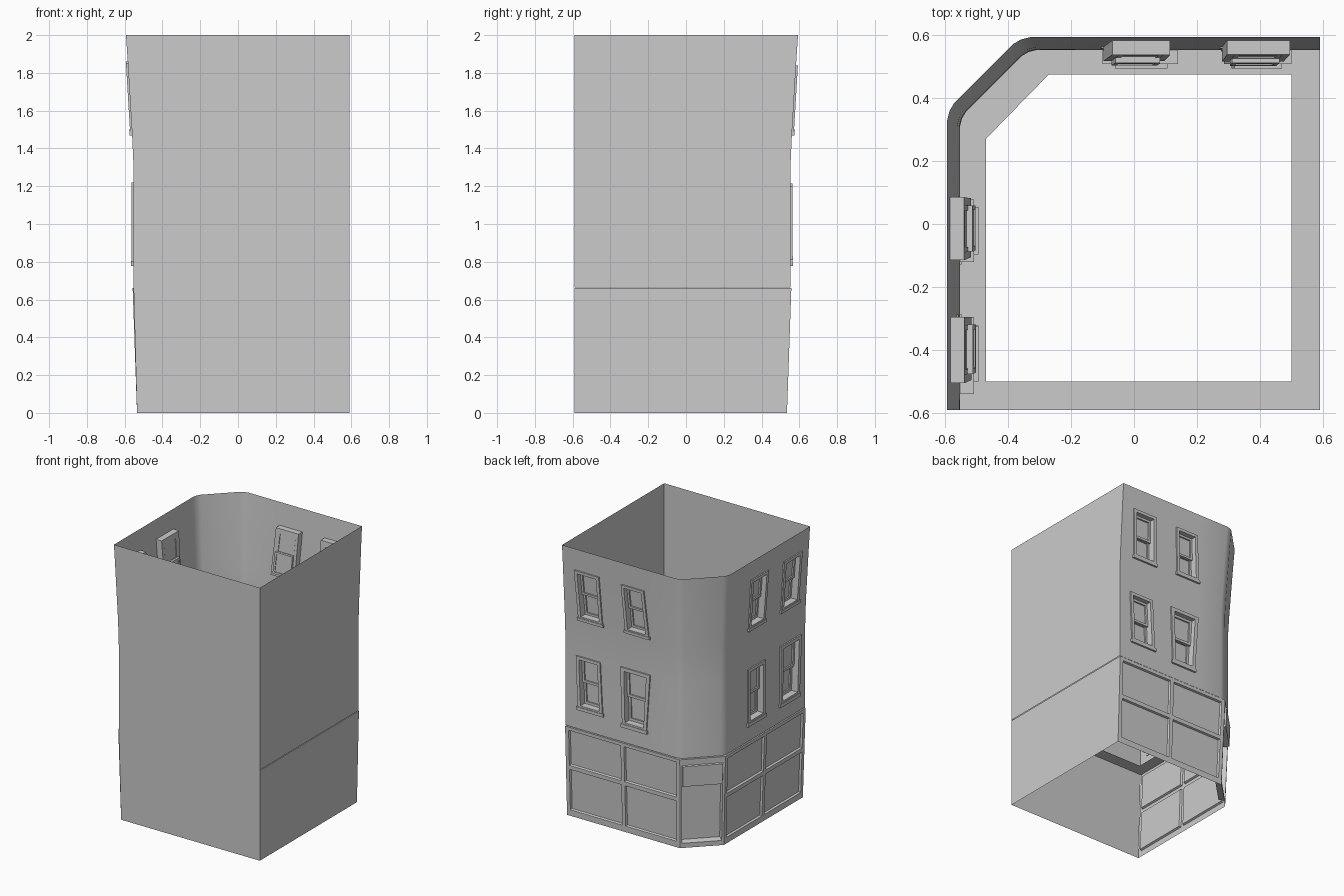
import bpy, bmesh
from mathutils import Vector

if "Cube" in bpy.data.objects:
    bpy.data.objects.remove(bpy.data.objects["Cube"])

PROFILE = [(0, .972), (.66, 1.014), (.665, 1.005), (1.3, 1.005), (1.6, 1.03), (2, 1.078)]


def warp(x, y, z):
    """Cartoon lean: street sides swell with height, rear sides stay straight."""
    f = PROFILE[-1][1]
    for (z0, f0), (z1, f1) in zip(PROFILE, PROFILE[1:]):
        if z <= z1:
            f = f0 + (f1 - f0) * (z - z0) / (z1 - z0)
            break
    return Vector((x * f if x < 0 else x, y * f if y > 0 else y, z))


def on_wall(side, s, z, d=0):
    p = warp(s, .55, z) if side == "back" else warp(-.55, s, z)
    return p + (Vector((0, d, 0)) if side == "back" else Vector((-d, 0, 0)))


def finish(name, bm, smooth=False):
    me = bpy.data.meshes.new(name)
    bm.to_mesh(me)
    bm.free()
    ob = bpy.data.objects.new(name, me)
    bpy.context.collection.objects.link(ob)
    if smooth:
        bpy.context.view_layer.objects.active = ob
        ob.select_set(True)
        bpy.ops.object.shade_smooth_by_angle(angle=.5)
        ob.select_set(False)
    return ob


# windows: (column, row) -> s top-left, top-right, bottom-right, bottom-left, z top, z bottom
WINDOWS = {
    ("back", 1, 4): (.495, .295, .28, .475, 1.84, 1.48),
    ("back", 3, 4): (.115, -.065, -.095, .095, 1.835, 1.49),
    ("back", 1, 1): (.50, .305, .285, .485, 1.20, .82),
    ("back", 3, 1): (.14, -.10, -.07, .125, 1.215, .79),
    ("left", 1, 4): (.08, -.115, -.105, .08, 1.86, 1.49),
    ("left", 3, 4): (-.295, -.505, -.495, -.295, 1.85, 1.48),
    ("left", 1, 1): (.078, -.12, -.12, .078, 1.195, .79),
    ("left", 3, 1): (-.295, -.54, -.515, -.295, 1.22, .79),
}

# upper walls: one loop of columns with window openings left out
ROWS = [.665, .8, 1.2, 1.34, 1.48, 1.85, 2]
back_s = [.59, .49, .29, .11, -.09, -.305]
left_s = [.305, .08, -.12, -.3, -.52, -.59]
round_corner = [(-.333, .543), (-.355, .53), (-.53, .355), (-.543, .333)]
cols = [(s, .55) for s in back_s] + round_corner + [(-.55, s) for s in left_s] + [(.59, -.59)]
LEFT0 = len(back_s) + len(round_corner)
moved, holes = {}, set()
for (side, c, r), (a, b, cc, dd, zt, zb) in WINDOWS.items():
    i = c + (LEFT0 if side == "left" else 0)
    holes.add((i, r))
    for key, s, z in (((i, r + 1), a, zt), ((i + 1, r + 1), b, zt),
                      ((i + 1, r), cc, zb), ((i, r), dd, zb)):
        moved[key] = on_wall(side, s, z)
bm = bmesh.new()
grid = [[bm.verts.new(moved.get((i, j), warp(x, y, z))) for j, z in enumerate(ROWS)]
        for i, (x, y) in enumerate(cols)]
n = len(cols)
for i in range(n):
    for j in range(len(ROWS) - 1):
        if (i, j) not in holes:
            k = (i + 1) % n
            bm.faces.new((grid[i][j], grid[k][j], grid[k][j + 1], grid[i][j + 1]))
finish("upper_walls", bm, True)


# windows built in the skewed space of each opening
def make_window(name, side, a, b, c, d, zt, zb):
    bm = bmesh.new()

    def pt(u, v, dep):
        lo, hi = d + (c - d) * u, a + (b - a) * u
        s, z = lo + (hi - lo) * v, zb + (zt - zb) * v
        return bm.verts.new(on_wall(side, s, z, dep))

    def box(u0, u1, v0, v1, d0, d1):
        q = [pt(u, v, e) for e in (d0, d1) for u, v in ((u0, v0), (u1, v0), (u1, v1), (u0, v1))]
        for f in ((3, 2, 1, 0), (4, 5, 6, 7), (0, 1, 5, 4), (1, 2, 6, 5), (2, 3, 7, 6), (3, 0, 4, 7)):
            bm.faces.new([q[m] for m in f])

    def ring(u0, u1, v0, v1, tu, tv, d0, d1):
        box(u0, u0 + tu, v0, v1, d0, d1)
        box(u1 - tu, u1, v0, v1, d0, d1)
        box(u0 + tu, u1 - tu, v0, v0 + tv, d0, d1)
        box(u0 + tu, u1 - tu, v1 - tv, v1, d0, d1)

    ring(0, 1, 0, 1, .12, .06, -.045, .01)             # casing
    ring(.12, .88, .48, .94, .08, .045, -.045, -.025)  # upper sash
    ring(.12, .88, .06, .52, .08, .045, -.06, -.04)    # lower sash
    box(.2, .8, .525, .895, -.04, -.036)               # panes
    box(.2, .8, .105, .475, -.055, -.05)
    box(-.04, 1.04, -.03, .03, -.005, .014)            # sill
    bmesh.ops.recalc_face_normals(bm, faces=bm.faces)
    finish(name, bm)


for (side, c, r), q in WINDOWS.items():
    make_window(f"window_{side}_{c}_{r}", side, *q)


# ground floor: flat patches with inset cells
def patch(name, p0, p1, us, zs, insets):
    bm = bmesh.new()
    v = [[bm.verts.new(warp(p0[0] + (p1[0] - p0[0]) * u, p0[1] + (p1[1] - p0[1]) * u, z))
          for z in zs] for u in us]
    cell = {}
    for i in range(len(us) - 1):
        for j in range(len(zs) - 1):
            cell[i, j] = bm.faces.new((v[i][j], v[i + 1][j], v[i + 1][j + 1], v[i][j + 1]))
    bm.normal_update()
    for key, (thick, depth) in insets.items():
        bmesh.ops.inset_individual(bm, faces=[cell[key]], thickness=thick, depth=depth,
                                   use_even_offset=True)
    finish(name, bm)


RING = [(.59, .55), (-.335, .55), (-.55, .335), (-.55, -.59), (.59, -.59)]
shop_u = [0, .03, .485, .515, .97, 1]
shop_z = [0, .045, .345, .375, .635, .66]
panes = {(i, j): (.005, -.014) for i in (1, 3) for j in (1, 3)}
patch("shopfront_back", RING[0], RING[1], shop_u, shop_z, panes)
patch("shopfront_left", RING[2], RING[3], shop_u, shop_z, panes)
patch("corner_entrance", RING[1], RING[2], [0, .05, .95, 1], [0, .035, .46, .615, .66],
      {(1, 1): (.006, -.045), (1, 2): (.003, .012)})
patch("ground_front_wall", RING[3], RING[4], [0, 1], [0, .665], {})
patch("ground_right_wall", RING[4], RING[0], [0, 1], [0, .66], {})

# floor ledge between storeys
INNER = [(.5, .475), (-.27, .475), (-.47, .27), (-.47, -.5), (.5, -.5)]
bm = bmesh.new()
out = [bm.verts.new(warp(x, y, .66)) for x, y in RING]
inn = [bm.verts.new((x, y, .66)) for x, y in INNER]
for i in range(5):
    k = (i + 1) % 5
    bm.faces.new((out[i], out[k], inn[k], inn[i]))
finish("floor_ledge", bm)
